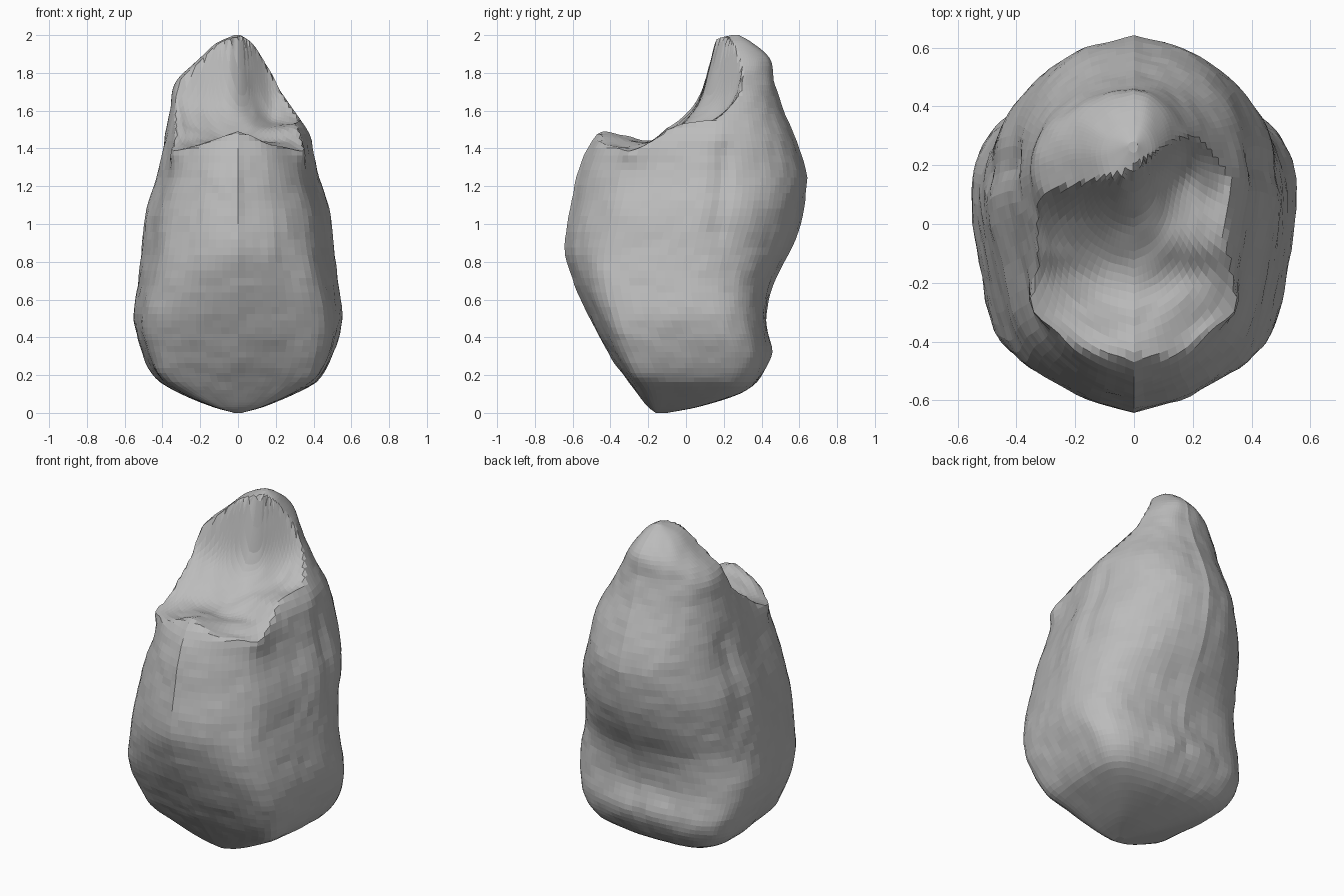
import bpy, bmesh, math
from mathutils import Vector, noise

cube = bpy.data.objects.get("Cube")
if cube:
    bpy.data.objects.remove(cube)

HALF, RINGS = 44, 76

# Body profile: height, half width, front y, back y
PROFILE = [
    (0, .02, -.16, -.1), (.03, .13, -.2, .06), (.1, .3, -.26, .28),
    (.17, .42, -.31, .38), (.3, .5, -.4, .44), (.5, .55, -.51, .43),
    (.7, .53, -.6, .47), (.85, .51, -.64, .55), (1, .5, -.63, .61),
    (1.1, .48, -.61, .63), (1.25, .43, -.58, .64), (1.4, .4, -.52, .6),
    (1.5, .38, -.45, .56), (1.6, .36, -.36, .52), (1.75, .33, -.22, .47),
    (1.87, .21, -.08, .45), (1.96, .11, .08, .35), (2, .02, .24, .28),
]

# Half cross-section from front to back: step, x and y at the base, x and y higher up
SECTION = [
    (0, 0, -1, 0, -1), (1, .46, -.94, .41, -.88), (2, .87, -.79, .75, -.63),
    (3, .97, -.25, .91, -.2), (4, 1, .32, 1, .2), (5, .97, .66, .91, .53),
    (6, .8, .87, .71, .76), (7, .46, .97, .41, .92), (8, 0, 1, 0, 1),
]

# Height of the scooped opening along y
SCOOP = [(-1, 1.5), (-.45, 1.49), (-.25, 1.46), (-.15, 1.48), (0, 1.59),
         (.08, 1.7), (.13, 1.88), (.19, 2.1), (1, 2.1)]

# Mirrored bumps and hollows: centre, radius, amount outward
BUMPS = [
    ((.36, -.28, 1.4), .07, .05),    # rim corners
    ((.4, -.28, .18), .08, .02),     # lower front corners
    ((.1, .44, .34), .09, .02),      # back lip
    ((.15, .45, .55), .15, -.01),    # back hollow
]
# Flank groove running down from the rim
BUMPS += [((.48 - .2 * t, .17 + .1 * t, .97 + t), .06, -.02) for t in (0, .1, .2, .3, .4)]


def sample(table, t):
    """Smooth interpolation of the columns of a table."""
    last = len(table) - 1
    i = next((n for n in range(last) if t <= table[n + 1][0]), last - 1)
    a, b = table[i], table[i + 1]
    before, after = table[max(i - 1, 0)], table[min(i + 2, last)]
    span = b[0] - a[0]
    f = (t - a[0]) / span
    result = []
    for c in range(1, len(a)):
        m = (b[c] - before[c]) / (b[0] - before[0]) * span
        n = (after[c] - a[c]) / (after[0] - a[0]) * span
        d = b[c] - a[c]
        result.append(a[c] + f * (m + f * (3 * d - 2 * m - n + f * (m + n - 2 * d))))
    return result


def ease(lo, hi, t):
    s = min(1, max(0, (t - lo) / (hi - lo)))
    return s * s * (3 - 2 * s)


def body_point(j, z):
    """Point j of the ring at height z, going round from the front."""
    width, front, back = sample(PROFILE, z)
    step = j if j <= HALF else 2 * HALF - j
    x0, y0, x1, y1 = sample(SECTION, 8 * step / HALF)
    blend = ease(.15, 1.05, z)
    x = width * (x0 + (x1 - x0) * blend)
    y = y0 + (y1 - y0) * blend
    # The hood is narrower on its left side
    x *= 1 - .34 * ease(1.42, 1.78, z) if j <= HALF else -1
    return Vector((x, (front + back + y * (back - front)) / 2, z))


def sculpt(p):
    """Push bumps out and add a gentle uneven surface."""
    out = Vector((p.x, p.y - .04, 0)).normalized()
    here = Vector((abs(p.x), p.y, p.z))
    push = .007 * noise.noise(p * 5) + .005 * noise.noise(p * 14)
    for centre, radius, amount in BUMPS:
        push += amount * math.exp(-((here - Vector(centre)).length / radius) ** 2)
    return p + out * push * min(1, p.z * 6)


def scoop_height(p):
    """Opening surface: a shallow bowl, set further back on the left side."""
    shift = .2 * ease(-.06, .22, p.x) * ease(-.1, .2, p.y)
    height = sample(SCOOP, p.y - shift)[0]
    bowl = max(0, 1 - (p.x / .36) ** 2 - ((p.y + .02) / .26) ** 2)
    droop = 1.1 * abs(p.x) * max(0, -p.y - .1)
    return height - .04 * bowl - droop + .01 * noise.noise(p * 9)


# Hollow-topped pod
bm = bmesh.new()
rings = []
for i in range(RINGS + 1):
    z = 1 - math.cos(math.pi * i / RINGS)
    ring = []
    for j in range(2 * HALF):
        p = sculpt(body_point(j, z))
        p.z = min(p.z, scoop_height(p))
        ring.append(bm.verts.new(p))
    rings.append(ring)
for low, high in zip(rings, rings[1:]):
    for j in range(2 * HALF):
        k = (j + 1) % (2 * HALF)
        bm.faces.new((low[j], low[k], high[k], high[j]))
bm.faces.new(rings[0][::-1])
bm.faces.new(rings[-1])
bmesh.ops.recalc_face_normals(bm, faces=bm.faces)

mesh = bpy.data.meshes.new("pod_shell")
bm.to_mesh(mesh)
bm.free()
pod = bpy.data.objects.new("pod_shell", mesh)
bpy.context.collection.objects.link(pod)

# Plain grey surface
grey = bpy.data.materials.new("stone_grey")
grey.use_nodes = True
colour = (.5, .5, .5, 1)
grey.diffuse_color = colour
grey.node_tree.nodes["Principled BSDF"].inputs["Base Color"].default_value = colour
mesh.materials.append(grey)
